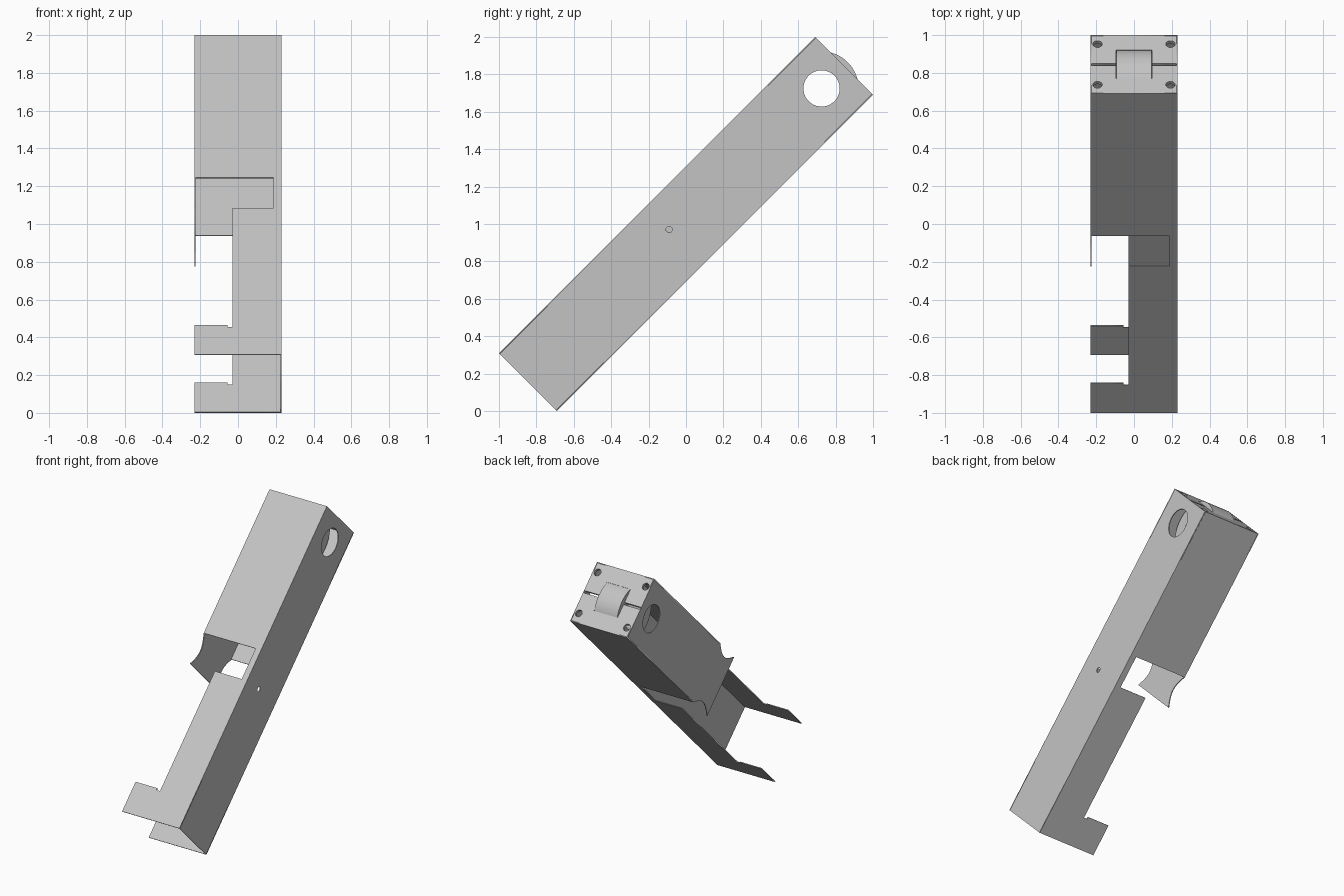
import bpy
from math import radians, sin, cos, pi
from mathutils import Matrix

cube = bpy.data.objects.get("Cube")
if cube:
    bpy.data.objects.remove(cube, do_unlink=True)

GREY = bpy.data.materials.new("light_grey_metal")
GREY.use_nodes = True
GREY.diffuse_color = (0.55, 0.55, 0.55, 1)
GREY.node_tree.nodes["Principled BSDF"].inputs["Base Color"].default_value = (0.55, 0.55, 0.55, 1)

# Main sizes: half width, half depth, half length, sheet thickness
W, D, L, T = 0.23, 0.219, 1.195, 0.006
TILT = Matrix.Translation((0, 0, 1)) @ Matrix.Rotation(radians(-45), 4, 'X')

# Plate orientations: outline axes to body axes
FACING_Y = Matrix.Rotation(radians(90), 4, 'X')
FACING_X = Matrix(((0, 0, 1, 0), (1, 0, 0, 0), (0, 1, 0, 0), (0, 0, 0, 1)))
FACING_Z = Matrix.Identity(4)


def circle(a, b, r, n=48):
    return [(a + r * cos(2 * pi * i / n), b + r * sin(2 * pi * i / n)) for i in range(n)]


def plate(name, loops, thickness, facing, offset):
    """Extrude an outline (first loop) with holes (other loops)."""
    curve = bpy.data.curves.new(name, 'CURVE')
    curve.dimensions = '2D'
    curve.fill_mode = 'BOTH'
    curve.extrude = thickness / 2
    for loop in loops:
        spline = curve.splines.new('POLY')
        spline.points.add(len(loop) - 1)
        for point, (a, b) in zip(spline.points, loop):
            point.co = (a, b, 0, 1)
        spline.use_cyclic_u = True
    temp = bpy.data.objects.new(name + "_outline", curve)
    bpy.context.collection.objects.link(temp)
    graph = bpy.context.evaluated_depsgraph_get()
    mesh = bpy.data.meshes.new_from_object(temp.evaluated_get(graph))
    bpy.data.objects.remove(temp, do_unlink=True)
    mesh.materials.clear()
    mesh.materials.append(GREY)
    obj = bpy.data.objects.new(name, mesh)
    bpy.context.collection.objects.link(obj)
    obj.matrix_world = TILT @ Matrix.Translation(offset) @ facing
    return obj


# Two matching wide faces with a window, a long strip and a hooked foot
NOTCH, FLAP, STRIP, TOE = 0.128, -0.099, -0.028, -0.975
face = [(-W, -L), (W, -L), (W, L), (-W, L), (-W, NOTCH), (0.187, NOTCH),
        (0.187, FLAP), (STRIP, FLAP), (STRIP, TOE - 0.014),
        (-0.055, TOE - 0.014), (-0.055, TOE), (-W, TOE)]
for name, side in (("front_face", -1), ("back_face", 1)):
    plate(name, [face], T, FACING_Y, (0, side * (D - T / 2), 0))

# Full-length side with the axle hole and a small pin hole
AXLE = 1.025
bore = circle(0, AXLE, 0.097)
full = [(-D, -L), (D, -L), (D, L), (-D, L)]
plate("long_side", [full, bore, circle(-0.043, -0.085, 0.017, 24)],
      T, FACING_X, (W - T / 2, 0, 0))

# Short side ending in a flap with a scooped edge on each side
STEPS = 12
scoop = [(D - 0.05 * sin(pi * i / STEPS), FLAP + (NOTCH - FLAP) * i / STEPS)
         for i in range(STEPS + 1)]
short = scoop + [(D, L), (-D, L)] + [(-a, b) for a, b in reversed(scoop)]
plate("short_side", [short, bore], T, FACING_X, (-W + T / 2, 0, 0))

# Split end cap with screw holes and a slot for the roller
CAP, SLOT, GAP = 0.02, 0.095, 0.008
x, y = W - T, D - T
for name, s in (("front_cap_half", -1), ("back_cap_half", 1)):
    outline = [(-x, GAP), (-SLOT, GAP), (-SLOT, 0.106), (SLOT, 0.106),
               (SLOT, GAP), (x, GAP), (x, y), (-x, y)]
    holes = [circle(k * 0.193, 0.152, 0.025, 16) for k in (-1, 1)]
    loops = [[(a, s * b) for a, b in loop] for loop in [outline] + holes]
    plate(name, loops, CAP, FACING_Z, (0, 0, L - CAP / 2))

# Hollow roller showing through the cap
roller = plate("roller", [circle(0, AXLE, 0.198, 96), circle(0, AXLE, 0.11, 64)],
               2 * SLOT - 0.006, FACING_X, (0, 0, 0))
bpy.ops.object.select_all(action='DESELECT')
roller.select_set(True)
bpy.context.view_layer.objects.active = roller
bpy.ops.object.shade_smooth_by_angle(angle=radians(30))
